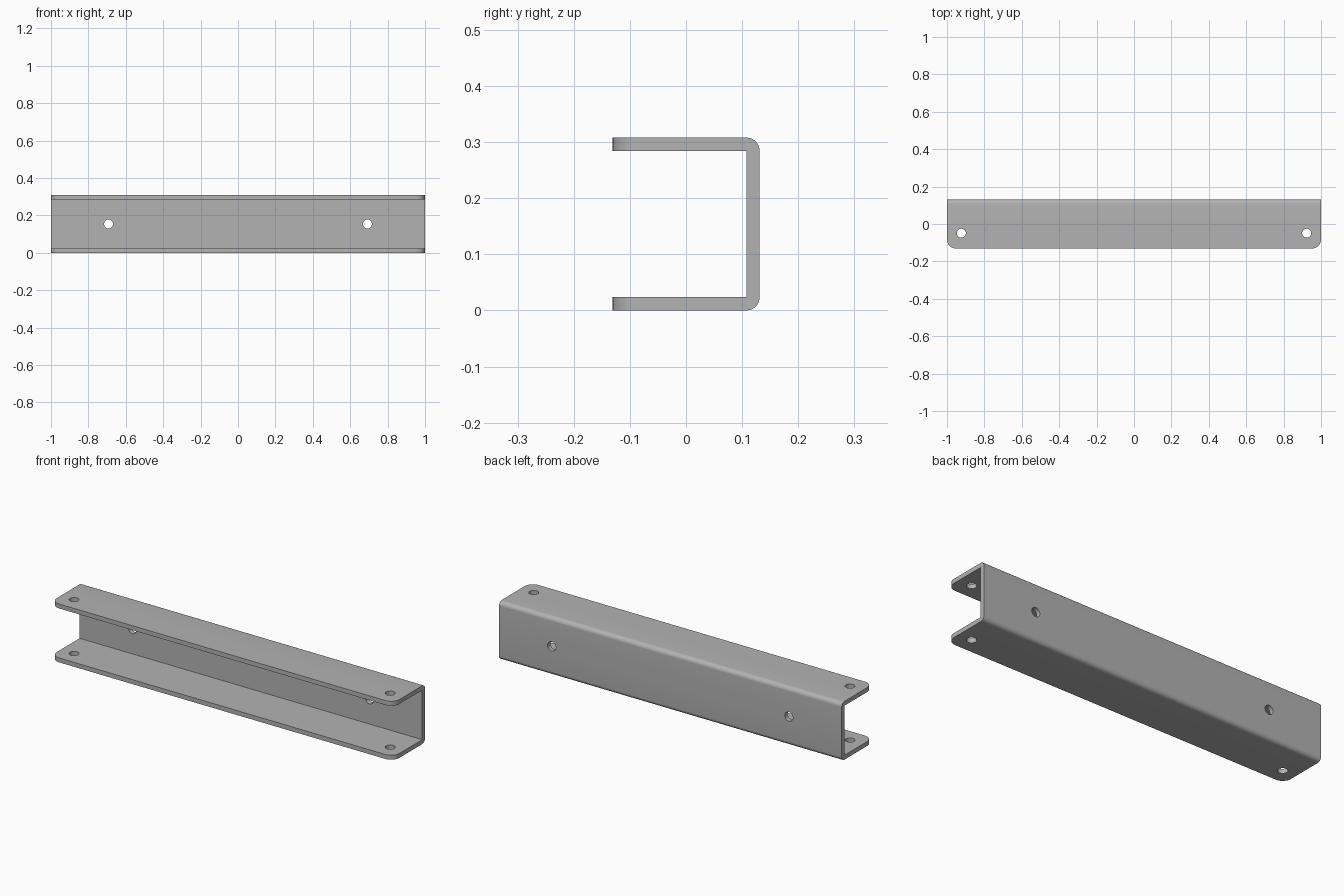
import bpy
import bmesh
from math import sin, cos, pi, radians
from mathutils import Matrix, Vector

if "Cube" in bpy.data.objects:
    bpy.data.objects.remove(bpy.data.objects["Cube"], do_unlink=True)

HALF_LEN, HALF_DEPTH, HEIGHT, WALL = 1.0, 0.131, 0.308, 0.0235
BEND, CORNER, HOLE = 0.023, 0.048, 0.024

steel = bpy.data.materials.new("grey steel")
steel.use_nodes = True
colour = (0.45, 0.45, 0.45, 1)
steel.diffuse_color = colour
steel.node_tree.nodes["Principled BSDF"].inputs["Base Color"].default_value = colour


def make_object(name, bm):
    mesh = bpy.data.meshes.new(name)
    bm.to_mesh(mesh)
    bm.free()
    obj = bpy.data.objects.new(name, mesh)
    bpy.context.collection.objects.link(obj)
    mesh.materials.append(steel)
    return obj


def bend(z, start):
    """Quarter arc of the outer bend, in the y-z plane."""
    angles = [start + pi / 2 * i / 8 for i in range(9)]
    return [(HALF_DEPTH - BEND + BEND * cos(a), z + BEND * sin(a)) for a in angles]


# Channel section: rounded outside bends, sharp inside corners
inner = HALF_DEPTH - WALL
section = [(-HALF_DEPTH, 0)] + bend(BEND, -pi / 2) + bend(HEIGHT - BEND, 0)
section += [(-HALF_DEPTH, HEIGHT), (-HALF_DEPTH, HEIGHT - WALL),
            (inner, HEIGHT - WALL), (inner, WALL), (-HALF_DEPTH, WALL)]

bm = bmesh.new()
face = bm.faces.new([bm.verts.new((-HALF_LEN, y, z)) for y, z in section])
extruded = bmesh.ops.extrude_face_region(bm, geom=[face], use_keep_orig=True)
new_verts = [g for g in extruded["geom"] if isinstance(g, bmesh.types.BMVert)]
bmesh.ops.translate(bm, verts=new_verts, vec=(2 * HALF_LEN, 0, 0))

# Rounded free corners of both flanges
lips = [e for e in bm.edges
        if all(v.co.y < -HALF_DEPTH + 0.001 for v in e.verts)
        and abs(e.verts[0].co.x - e.verts[1].co.x) < 0.001]
bmesh.ops.bevel(bm, geom=lips, offset=CORNER, segments=8, profile=0.5, affect="EDGES")
bmesh.ops.recalc_face_normals(bm, faces=bm.faces)
channel = make_object("channel_bracket", bm)

# Screw holes: through both flanges near the ends, and through the back wall
bm = bmesh.new()
for side in (-1, 1):
    flange = Matrix.Translation((side * 0.923, -0.049, HEIGHT / 2))
    back = Matrix.Translation((side * 0.692, HALF_DEPTH, HEIGHT / 2)) @ Matrix.Rotation(pi / 2, 4, "X")
    for matrix, depth in ((flange, 0.5), (back, 0.1)):
        bmesh.ops.create_cone(bm, cap_ends=True, segments=32, radius1=HOLE,
                              radius2=HOLE, depth=depth, matrix=matrix)
cutter = make_object("hole_cutter", bm)
cutter.hide_render = True

bpy.context.view_layer.objects.active = channel
channel.select_set(True)
cut = channel.modifiers.new("holes", "BOOLEAN")
cut.object = cutter
cut.operation = "DIFFERENCE"
cut.solver = "EXACT"
bpy.ops.object.modifier_apply(modifier=cut.name)
bpy.data.objects.remove(cutter, do_unlink=True)

bpy.ops.object.shade_smooth_by_angle(angle=radians(30))
